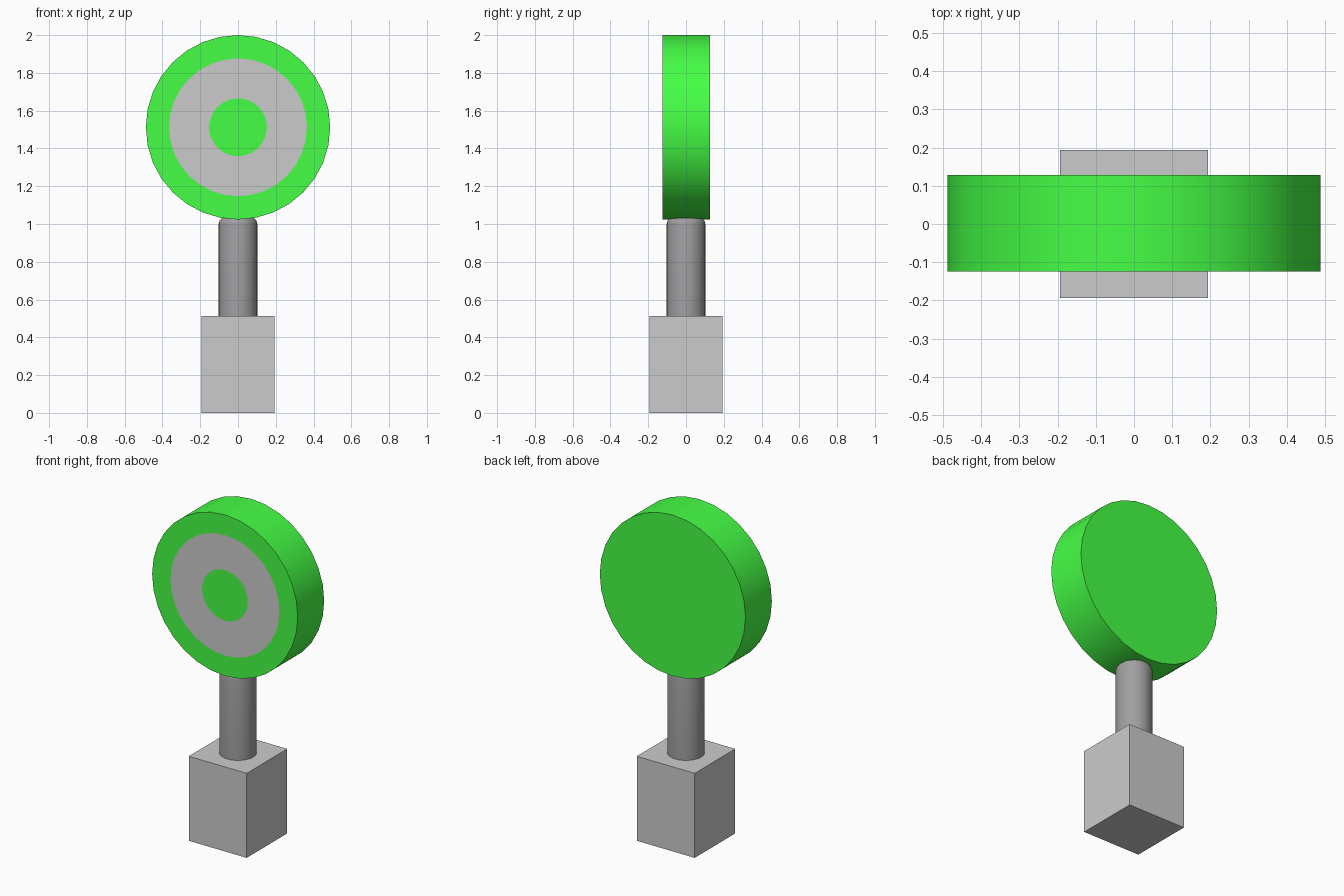
import bpy, bmesh, math

if "Cube" in bpy.data.objects:
    bpy.data.objects.remove(bpy.data.objects["Cube"])

CENTER_Z, RADIUS = 1.512, 0.488
FRONT_Y, BACK_Y = -0.125, 0.128


def material(name, rgb):
    m = bpy.data.materials.new(name)
    m.diffuse_color = (*rgb, 1)
    m.use_nodes = True
    m.node_tree.nodes["Principled BSDF"].inputs["Base Color"].default_value = m.diffuse_color
    return m


def lathe(name, profile, segments, mats=(), bands=None, axis="Z", loc=(0, 0, 0)):
    """Revolve (radius, height) points; bands gives a material index per strip."""
    bm = bmesh.new()
    rings = []
    for r, h in profile:
        n = 1 if r == 0 else segments
        ring = []
        for i in range(n):
            a = math.tau * i / segments
            u, v = r * math.sin(a), r * math.cos(a)
            ring.append(bm.verts.new((u, v, h) if axis == "Z" else (u, h, v)))
        rings.append(ring)
    for k, (a, b) in enumerate(zip(rings, rings[1:])):
        for i in range(segments):
            j = (i + 1) % segments
            quad = [a[i % len(a)], a[j % len(a)], b[j % len(b)], b[i % len(b)]]
            f = bm.faces.new(list(dict.fromkeys(quad)))
            f.material_index = bands[k] if bands else 0
    bmesh.ops.recalc_face_normals(bm, faces=bm.faces[:])
    me = bpy.data.meshes.new(name)
    bm.to_mesh(me)
    bm.free()
    for m in mats:
        me.materials.append(m)
    ob = bpy.data.objects.new(name, me)
    ob.location = loc
    bpy.context.collection.objects.link(ob)
    bpy.ops.object.select_all(action="DESELECT")
    ob.select_set(True)
    bpy.context.view_layer.objects.active = ob
    bpy.ops.object.shade_smooth_by_angle(angle=math.radians(35))
    return ob


green = material("green", (0.06, 1.0, 0.06))
dark = material("dark_grey", (0.35, 0.35, 0.36))
grey = material("grey", (0.8, 0.8, 0.8))

# Base block
bpy.ops.mesh.primitive_cube_add(size=1, location=(0, 0, 0.256))
base = bpy.context.object
base.name = "base_block"
base.scale = (0.388, 0.388, 0.512)

# Post with a rounded upper rim
R, TOP, B = 0.102, 1.032, 0.03
rim = [(R - B + B * math.cos(t), TOP - B + B * math.sin(t))
       for t in (math.pi / 2 * i / 5 for i in range(6))]
lathe("post", [(0, 0.5), (R, 0.5)] + rim + [(0, TOP)], 32, [dark])

# Round target: green centre, grey ring, green border, rim and back
lathe("target_disc",
      [(0, FRONT_Y), (0.153, FRONT_Y), (0.365, FRONT_Y),
       (RADIUS, FRONT_Y), (RADIUS, BACK_Y), (0, BACK_Y)],
      32, [green, grey], [0, 1, 0, 0, 0], axis="Y", loc=(0, 0, CENTER_Z))
